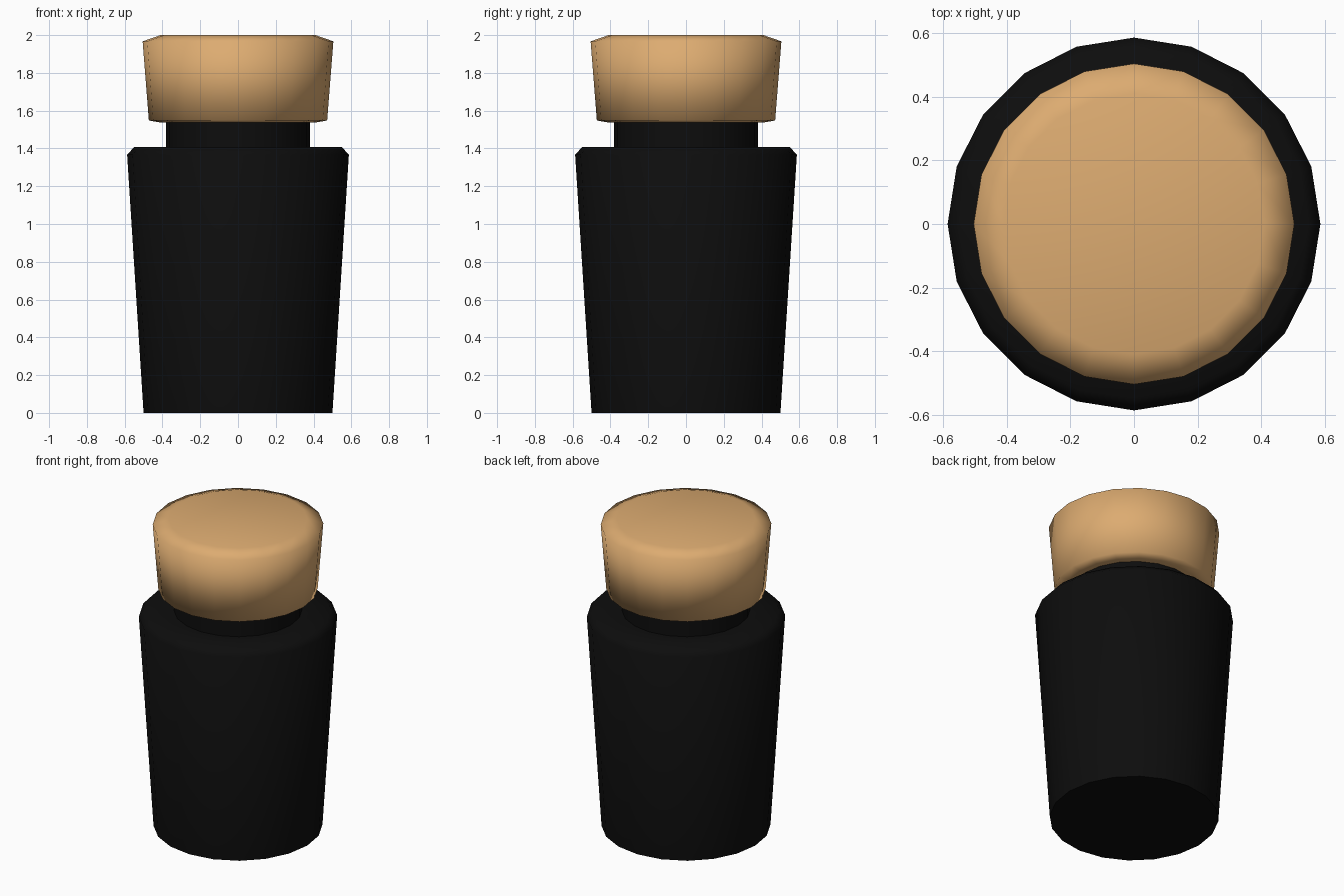
import bpy, bmesh, math

if "Cube" in bpy.data.objects:
    bpy.data.objects.remove(bpy.data.objects["Cube"])

SIDES = 20


def material(name, rgb):
    m = bpy.data.materials.new(name)
    m.diffuse_color = (*rgb, 1.0)
    m.use_nodes = True
    m.node_tree.nodes["Principled BSDF"].inputs["Base Color"].default_value = m.diffuse_color
    return m


def lathe(name, profile, mat):
    """Closed solid of revolution from (radius, height) points, bottom to top."""
    bm = bmesh.new()
    rings = []
    for r, z in profile:
        rings.append([bm.verts.new((r * math.cos(2 * math.pi * i / SIDES),
                                    r * math.sin(2 * math.pi * i / SIDES), z))
                      for i in range(SIDES)])
    for low, high in zip(rings, rings[1:]):
        for i in range(SIDES):
            j = (i + 1) % SIDES
            bm.faces.new((low[i], low[j], high[j], high[i]))
    bm.faces.new(rings[0][::-1])
    bm.faces.new(rings[-1])
    mesh = bpy.data.meshes.new(name)
    bm.to_mesh(mesh)
    bm.free()
    mesh.materials.append(mat)
    obj = bpy.data.objects.new(name, mesh)
    bpy.context.collection.objects.link(obj)
    # Smooth shading with crisp corners
    bpy.ops.object.select_all(action='DESELECT')
    obj.select_set(True)
    bpy.context.view_layer.objects.active = obj
    bpy.ops.object.shade_smooth_by_angle(angle=math.radians(80))
    return obj


black = material("black_glass", (0.004, 0.004, 0.004))
cork = material("tan_cork", (0.72, 0.41, 0.165))

# Tapered bottle body with chamfered shoulder
lathe("bottle_body", [(0.50, 0.0), (0.587, 1.367), (0.55, 1.407), (0.38, 1.407)], black)
# Straight neck, reaching just inside the stopper
lathe("bottle_neck", [(0.38, 1.40), (0.38, 1.545)], black)
# Flared stopper with chamfered rims
lathe("stopper", [(0.41, 1.537), (0.472, 1.548), (0.505, 1.967), (0.41, 2.0)], cork)
